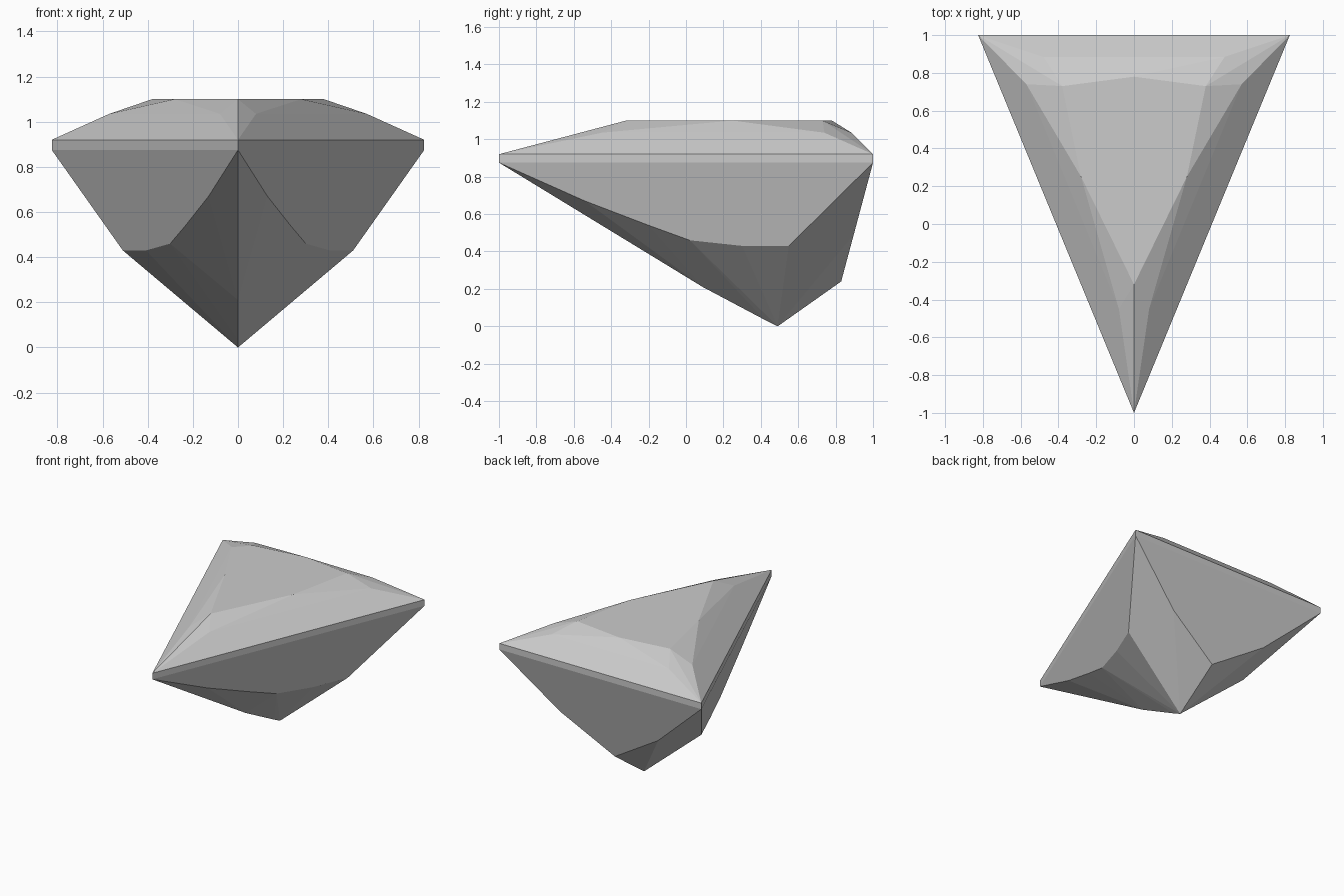
import bpy
import bmesh
import math

cube = bpy.data.objects.get("Cube")
if cube:
    bpy.data.objects.remove(cube, do_unlink=True)

GIRDLE_LOW, GIRDLE_TOP = 0.875, 0.92
MID, TABLE = 1.035, 1.10


def side_rim(y, z):
    """Point on the flat side facet below the girdle."""
    return (0.4125 * (y + 1) - 0.29 * (GIRDLE_LOW - z), y, z)


def back_rim(x, z):
    """Point on the flat back facet below the girdle."""
    return (x, 1 - 0.268 * (GIRDLE_LOW - z), z)


# Triangular girdle band
half = []
for z in (GIRDLE_LOW, GIRDLE_TOP):
    half += [(0, -1, z), (0.825, 1, z)]

# Crown: middle ring and flat table
half += [(x, y, MID) for x, y in ((0.08, -0.45), (0.57, 0.74), (0.48, 0.885))]
half += [(x, y, TABLE) for x, y in ((0, -0.32), (0.28, 0.25), (0.38, 0.73), (0, 0.78))]

# Pavilion: curved lower rim of each side facet
half += [side_rim(y, z) for y, z in
         ((-0.54, 0.67), (-0.2, 0.54), (0.02, 0.46), (0.3, 0.43), (0.55, 0.43))]

# Pavilion: lower rim of the back facet, front keel and tip
half += [back_rim(0.4, 0.49), back_rim(0, 0.24)]
half += [(0, 0.09, 0.21), (0, 0.42, 0.035), (0, 0.49, 0)]

# Mirror the points and wrap them in flat facets
points = set(half) | {(-x, y, z) for x, y, z in half if x > 0}
bm = bmesh.new()
for p in sorted(points):
    bm.verts.new(p)
hull = bmesh.ops.convex_hull(bm, input=bm.verts[:])
loose = [v for v in bm.verts if not v.link_faces]
bmesh.ops.delete(bm, geom=loose, context='VERTS')
bmesh.ops.dissolve_limit(bm, angle_limit=math.radians(0.7),
                         verts=bm.verts[:], edges=bm.edges[:])
bmesh.ops.recalc_face_normals(bm, faces=bm.faces[:])

mesh = bpy.data.meshes.new("faceted_gem")
bm.to_mesh(mesh)
bm.free()
gem = bpy.data.objects.new("faceted_gem", mesh)
bpy.context.collection.objects.link(gem)

# Plain pale grey stone
stone = bpy.data.materials.new("pale_grey")
stone.use_nodes = True
colour = (0.6, 0.6, 0.6, 1)
stone.diffuse_color = colour
stone.node_tree.nodes["Principled BSDF"].inputs["Base Color"].default_value = colour
mesh.materials.append(stone)
